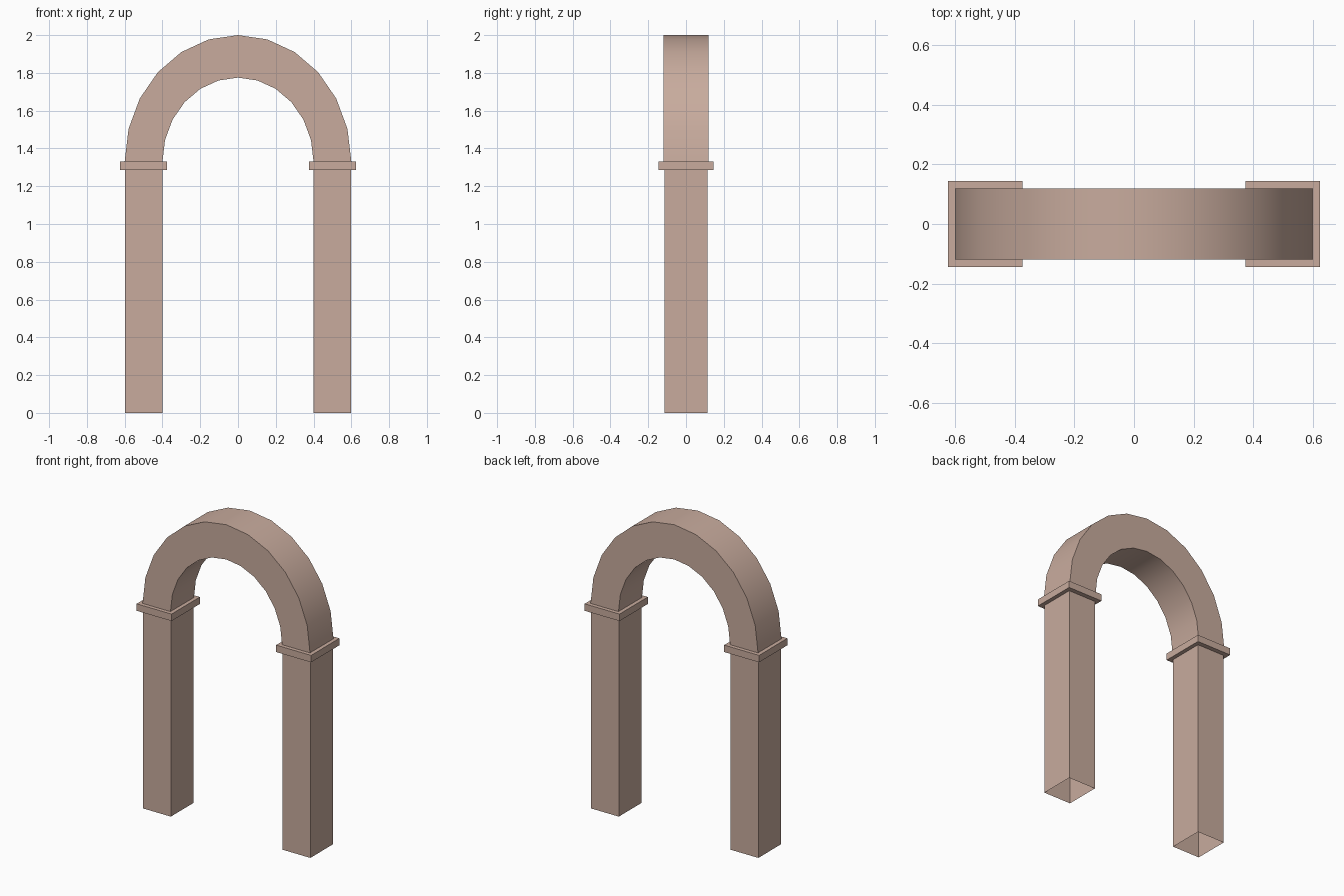
import bpy, bmesh, math

if "Cube" in bpy.data.objects:
    bpy.data.objects.remove(bpy.data.objects["Cube"])

stone = bpy.data.materials.new("warm stone")
stone.diffuse_color = (0.58, 0.41, 0.34, 1)
stone.use_nodes = True
stone.node_tree.nodes["Principled BSDF"].inputs["Base Color"].default_value = stone.diffuse_color


def finish(name, bm):
    bmesh.ops.recalc_face_normals(bm, faces=bm.faces)
    mesh = bpy.data.meshes.new(name)
    bm.to_mesh(mesh)
    bm.free()
    mesh.materials.append(stone)
    ob = bpy.data.objects.new(name, mesh)
    bpy.context.collection.objects.link(ob)
    return ob


def box(name, x0, x1, hy, z0, z1, open_bottom=False):
    bm = bmesh.new()
    bmesh.ops.create_cube(bm, size=1)
    for v in bm.verts:
        v.co.x = x1 if v.co.x > 0 else x0
        v.co.y = hy if v.co.y > 0 else -hy
        v.co.z = z1 if v.co.z > 0 else z0
    ob = finish(name, bm)
    if open_bottom:
        bm = bmesh.new()
        bm.from_mesh(ob.data)
        low = [f for f in bm.faces if f.normal.z < -0.5]
        bmesh.ops.delete(bm, geom=low, context='FACES')
        bm.to_mesh(ob.data)
        bm.free()
    return ob


# Hollow-bottomed pillars with a flat capital slab on each
for side, cx in (("left", -0.5), ("right", 0.5)):
    box(side + "_pillar", cx - 0.099, cx + 0.099, 0.115, 0, 1.285, True)
    box(side + "_capital", cx - 0.125, cx + 0.125, 0.145, 1.285, 1.33)

# Elliptical arch, twelve segments, open at the feet
SPRING, HALF, N = 1.33, 0.12, 12
bm = bmesh.new()
rings = []
for i in range(N + 1):
    a = math.pi * i / N
    c, s = math.cos(a), math.sin(a)
    rings.append([bm.verts.new((rx * c, y, SPRING + rz * s))
                  for rx, rz, y in ((0.6, 0.67, -HALF), (0.6, 0.67, HALF),
                                    (0.4, 0.445, HALF), (0.4, 0.445, -HALF))])
for p, q in zip(rings, rings[1:]):
    for k in range(4):
        n = (k + 1) % 4
        bm.faces.new((p[k], p[n], q[n], q[k]))
arch = finish("arch", bm)

# Smooth curve, sharp rims
bpy.ops.object.select_all(action='DESELECT')
arch.select_set(True)
bpy.context.view_layer.objects.active = arch
bpy.ops.object.shade_smooth_by_angle(angle=math.radians(35))
